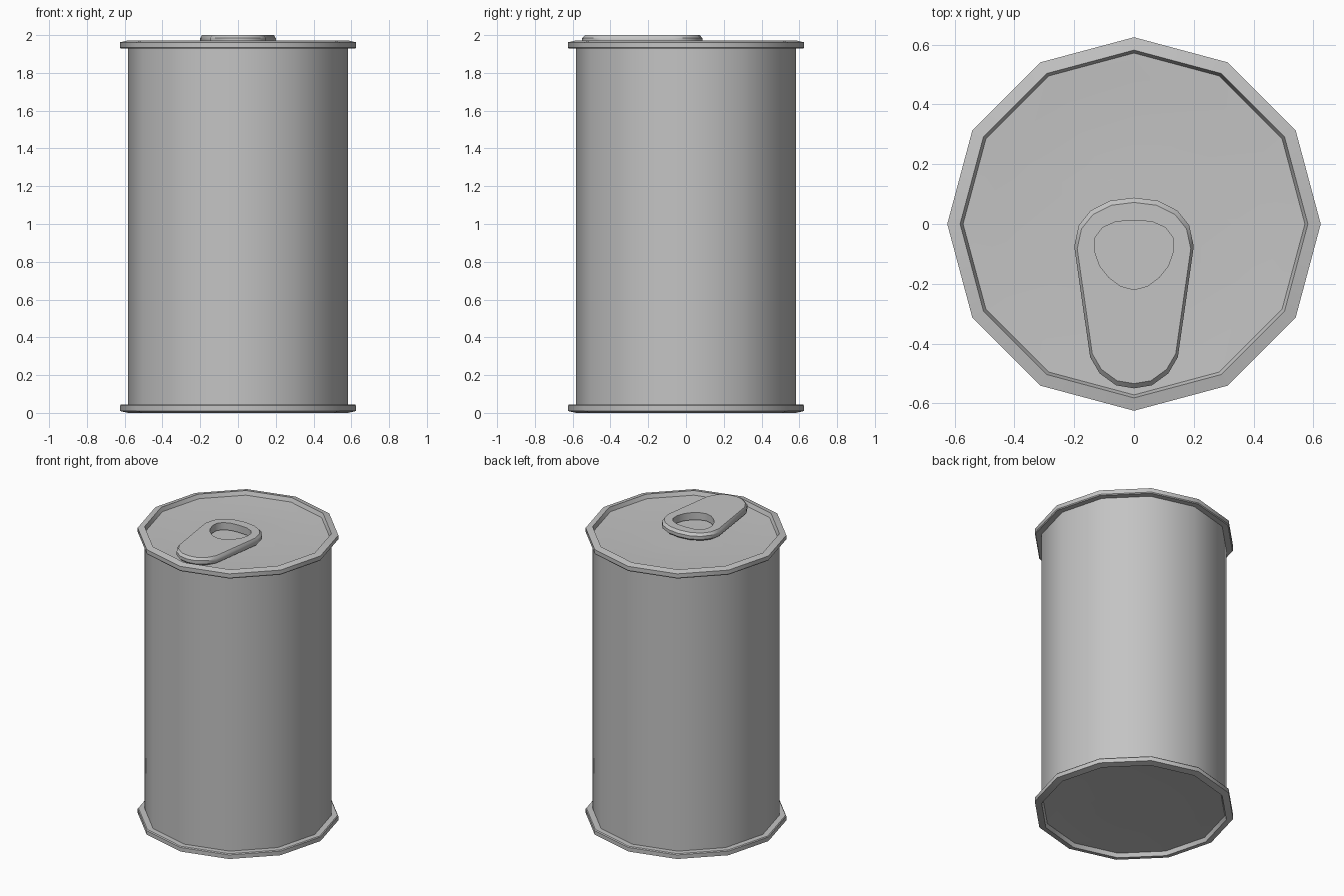
import bpy
import bmesh
from math import cos, sin, pi, radians

cube = bpy.data.objects.get("Cube")
if cube:
    bpy.data.objects.remove(cube, do_unlink=True)

SIDES = 12
RIM_TOP = 1.972

metal = bpy.data.materials.new("grey metal")
metal.use_nodes = True
GREY = (0.55, 0.55, 0.55, 1)
metal.diffuse_color = GREY
metal.node_tree.nodes["Principled BSDF"].inputs["Base Color"].default_value = GREY


def finish(name, bm):
    """Turn a bmesh into a smooth shaded metal object."""
    bmesh.ops.remove_doubles(bm, verts=bm.verts, dist=1e-5)
    bmesh.ops.recalc_face_normals(bm, faces=bm.faces)
    mesh = bpy.data.meshes.new(name)
    bm.to_mesh(mesh)
    bm.free()
    mesh.materials.append(metal)
    obj = bpy.data.objects.new(name, mesh)
    bpy.context.collection.objects.link(obj)
    bpy.ops.object.select_all(action='DESELECT')
    obj.select_set(True)
    bpy.context.view_layer.objects.active = obj
    bpy.ops.object.shade_smooth_by_angle(angle=radians(35))
    return obj


def skin(bm, loops):
    """Join closed loops of points with quads, in order."""
    rows = [[bm.verts.new(p) for p in loop] for loop in loops]
    for a, b in zip(rows, rows[1:]):
        for i in range(len(a)):
            j = (i + 1) % len(a)
            bm.faces.new((a[i], a[j], b[j], b[i]))
    return rows


def ring(r, z):
    return [(r * cos(2 * pi * i / SIDES), r * sin(2 * pi * i / SIDES), z)
            for i in range(SIDES)]


def revolve(name, profile, cap=False):
    bm = bmesh.new()
    rows = skin(bm, [ring(r, z) for r, z in profile])
    if cap:
        bm.faces.new(rows[-1])
    return finish(name, bm)


# Can wall
revolve("can_body", [(0.582, 0.03), (0.582, RIM_TOP - 0.03)])

# Rim and recessed panel at each end, the bottom mirroring the top
rim = [(0.575, 1.928), (0.62, 1.928), (0.625, 1.934), (0.625, 1.962),
       (0.582, RIM_TOP), (0.572, 1.945)]
panel = [(0.572, 1.945), (0.495, 1.942), (0.35, 1.935), (0.17, 1.937)]
for end in ("top", "bottom"):
    place = (lambda p: p) if end == "top" else (lambda p: (p[0], RIM_TOP - p[1]))
    revolve(end + "_rim", [place(p) for p in rim])
    lid = revolve(end + "_panel", [place(p) for p in panel], cap=True)
    if end == "bottom":
        # An open shell facing down
        if lid.data.polygons[-1].normal.z > 0:
            lid.data.flip_normals()
    elif lid.data.polygons[-1].normal.z < 0:
        lid.data.flip_normals()

# Pull tab with a finger hole
tab_half = [(0, 0.088), (0.08, 0.078), (0.145, 0.045), (0.185, -0.005), (0.2, -0.075),
            (0.147, -0.445), (0.115, -0.5), (0.06, -0.54), (0, -0.55)]
hole_half = [(0, 0.012), (0.06, 0.008), (0.105, -0.012), (0.13, -0.045), (0.132, -0.09),
             (0.115, -0.14), (0.085, -0.178), (0.045, -0.208), (0, -0.22)]


def outline(half, z, shrink=1.0):
    full = half + [(-x, y) for x, y in half[-2:0:-1]]
    mid = -0.23
    return [(x * shrink, mid + (y - mid) * shrink, z) for x, y in full]


bm = bmesh.new()
low, high = 1.95, 2.0
skin(bm, [outline(hole_half, low), outline(tab_half, low, 0.96),
          outline(tab_half, low + 0.012), outline(tab_half, high - 0.016),
          outline(tab_half, high, 0.95), outline(hole_half, high),
          outline(hole_half, low)])
finish("pull_tab", bm)
